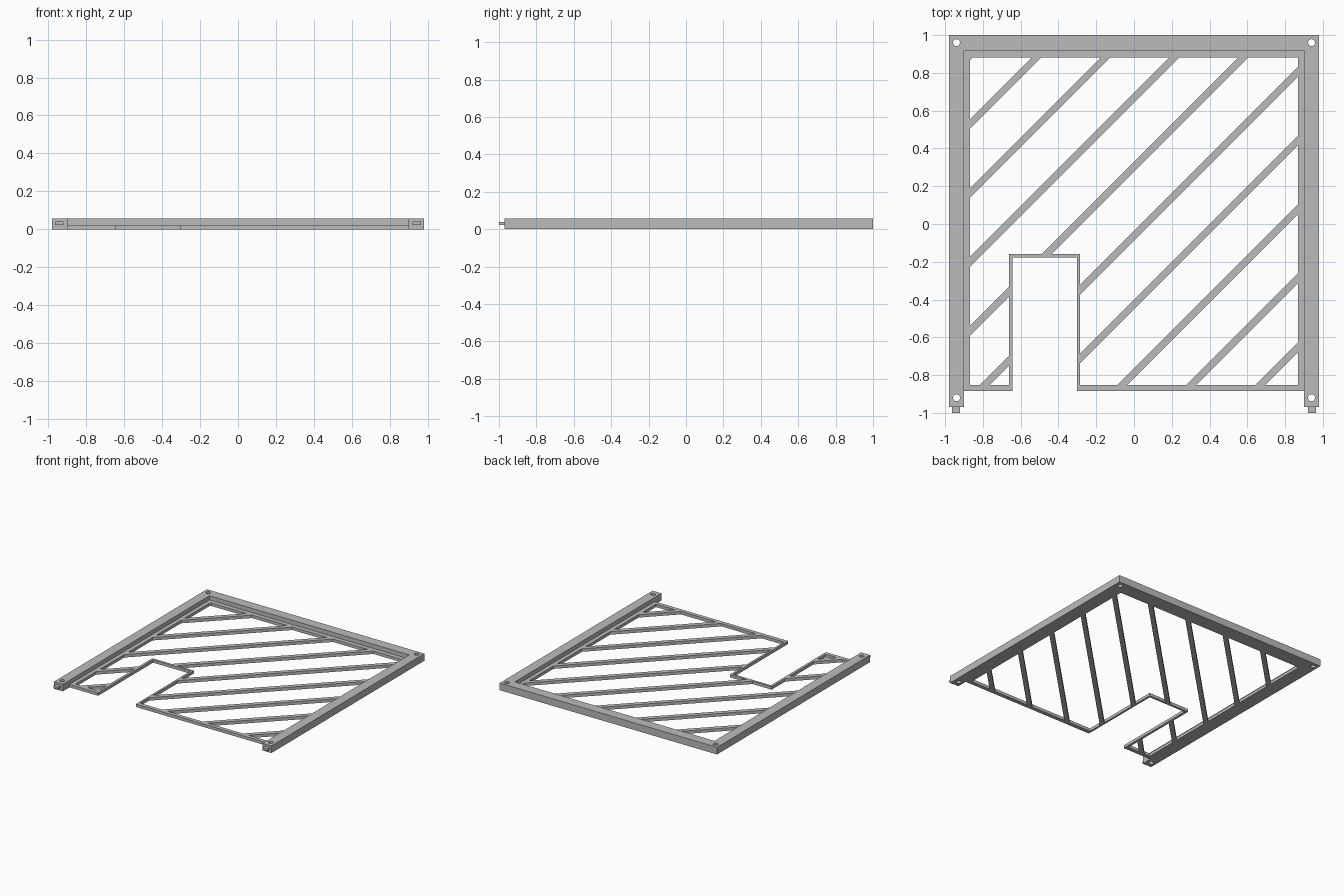
import bpy, bmesh, math
from mathutils import Vector

cube = bpy.data.objects.get("Cube")
if cube:
    bpy.data.objects.remove(cube)

grey = bpy.data.materials.new("plain grey")
grey.use_nodes = True
colour = (0.5, 0.5, 0.5, 1)
grey.diffuse_color = colour
grey.node_tree.nodes["Principled BSDF"].inputs["Base Color"].default_value = colour

FRAME_H, LIP_H = 0.058, 0.024
# Inside edges of the lip and of the border around the notch
X_IN, Y_LOW, Y_HIGH = 0.868, -0.852, 0.881
NOTCH_L, NOTCH_R, NOTCH_TOP = -0.661, -0.286, -0.159


def plate(name, outlines, z0, z1):
    """Extrude a flat outline; further outlines become holes."""
    curve = bpy.data.curves.new(name, "CURVE")
    curve.dimensions, curve.fill_mode = "2D", "BOTH"
    curve.extrude = (z1 - z0) / 2
    for pts in outlines:
        spline = curve.splines.new("POLY")
        spline.points.add(len(pts) - 1)
        for p, (x, y) in zip(spline.points, pts):
            p.co = (x, y, 0, 1)
        spline.use_cyclic_u = True
    temp = bpy.data.objects.new(name + "_outline", curve)
    bpy.context.collection.objects.link(temp)
    bpy.context.view_layer.update()
    mesh = bpy.data.meshes.new_from_object(
        temp.evaluated_get(bpy.context.evaluated_depsgraph_get()))
    bpy.data.objects.remove(temp)
    bm = bmesh.new()
    bm.from_mesh(mesh)
    bmesh.ops.remove_doubles(bm, verts=bm.verts, dist=1e-5)
    bmesh.ops.translate(bm, verts=bm.verts, vec=(0, 0, (z0 + z1) / 2))
    finish(name, bm, mesh)


def finish(name, bm, mesh=None):
    mesh = mesh or bpy.data.meshes.new(name)
    bmesh.ops.recalc_face_normals(bm, faces=bm.faces)
    for f in bm.faces:
        f.smooth = False
    bm.to_mesh(mesh)
    bm.free()
    mesh.name = name
    mesh.materials.clear()
    mesh.materials.append(grey)
    bpy.context.collection.objects.link(bpy.data.objects.new(name, mesh))


def rect(x0, x1, y0, y1):
    return [(x0, y0), (x1, y0), (x1, y1), (x0, y1)]


def circle(cx, cy, r, n=24):
    return [(cx + r * math.cos(math.tau * i / n), cy + r * math.sin(math.tau * i / n))
            for i in range(n)]


def slat(name, offset, x0, x1, y0, y1):
    """Diagonal slat on y = x + offset, trimmed to a rectangle."""
    bm = bmesh.new()
    w = 0.026
    ends = [(-3, -w), (3, -w), (3, w), (-3, w)]
    bm.faces.new([bm.verts.new((x, x + offset + d, 0)) for x, d in ends])
    for co, no in [((x0, 0, 0), (-1, 0, 0)), ((x1, 0, 0), (1, 0, 0)),
                   ((0, y0, 0), (0, -1, 0)), ((0, y1, 0), (0, 1, 0))]:
        bmesh.ops.bisect_plane(bm, geom=bm.verts[:] + bm.edges[:] + bm.faces[:],
                               plane_co=co, plane_no=no, clear_outer=True)
    if not bm.faces:
        bm.free()
        return
    top = bmesh.ops.extrude_face_region(bm, geom=bm.faces[:])["geom"]
    bmesh.ops.translate(bm, vec=Vector((0, 0, LIP_H)),
                        verts=[v for v in top if isinstance(v, bmesh.types.BMVert)])
    finish(name, bm)


# Three-sided outer frame with a screw hole at each corner
frame = [(-0.98, -0.97), (-0.9, -0.97), (-0.9, 0.918), (0.9, 0.918),
         (0.9, -0.97), (0.98, -0.97), (0.98, 1), (-0.98, 1)]
holes = [circle(x, y, 0.0185) for x in (-0.94, 0.94) for y in (-0.92, 0.96)]
plate("outer_frame", [frame] + holes, 0, FRAME_H)

# Thin lip that follows the frame and borders the notch
lip = [(-0.9, -0.884), (-0.642, -0.884), (-0.642, -0.177), (-0.302, -0.177),
       (-0.302, -0.884), (0.9, -0.884), (0.9, 0.918), (-0.9, 0.918)]
opening = [(-X_IN, Y_LOW), (NOTCH_L, Y_LOW), (NOTCH_L, NOTCH_TOP), (NOTCH_R, NOTCH_TOP),
           (NOTCH_R, Y_LOW), (X_IN, Y_LOW), (X_IN, Y_HIGH), (-X_IN, Y_HIGH)]
plate("inner_lip", [lip, opening], 0, LIP_H)

# Connecting tabs at the front ends of the frame
for side, x in (("right", -0.942), ("left", 0.942)):
    plate(side + "_tab", [rect(x - 0.022, x + 0.022, -1, -0.97)], 0.022, 0.04)

# Diagonal slats, interrupted where they meet the notch
for k in range(10):
    c = 1.762 - 0.3647 * k
    if c > 0.55:
        slat(f"slat_{k}", c, -X_IN, X_IN, Y_LOW, Y_HIGH)
        continue
    slat(f"slat_{k}_right", c, -X_IN, NOTCH_L, Y_LOW, Y_HIGH)
    if c > 0.15:
        slat(f"slat_{k}_left", c, -X_IN, X_IN, NOTCH_TOP, Y_HIGH)
    else:
        slat(f"slat_{k}_left", c, NOTCH_R, X_IN, Y_LOW, Y_HIGH)
